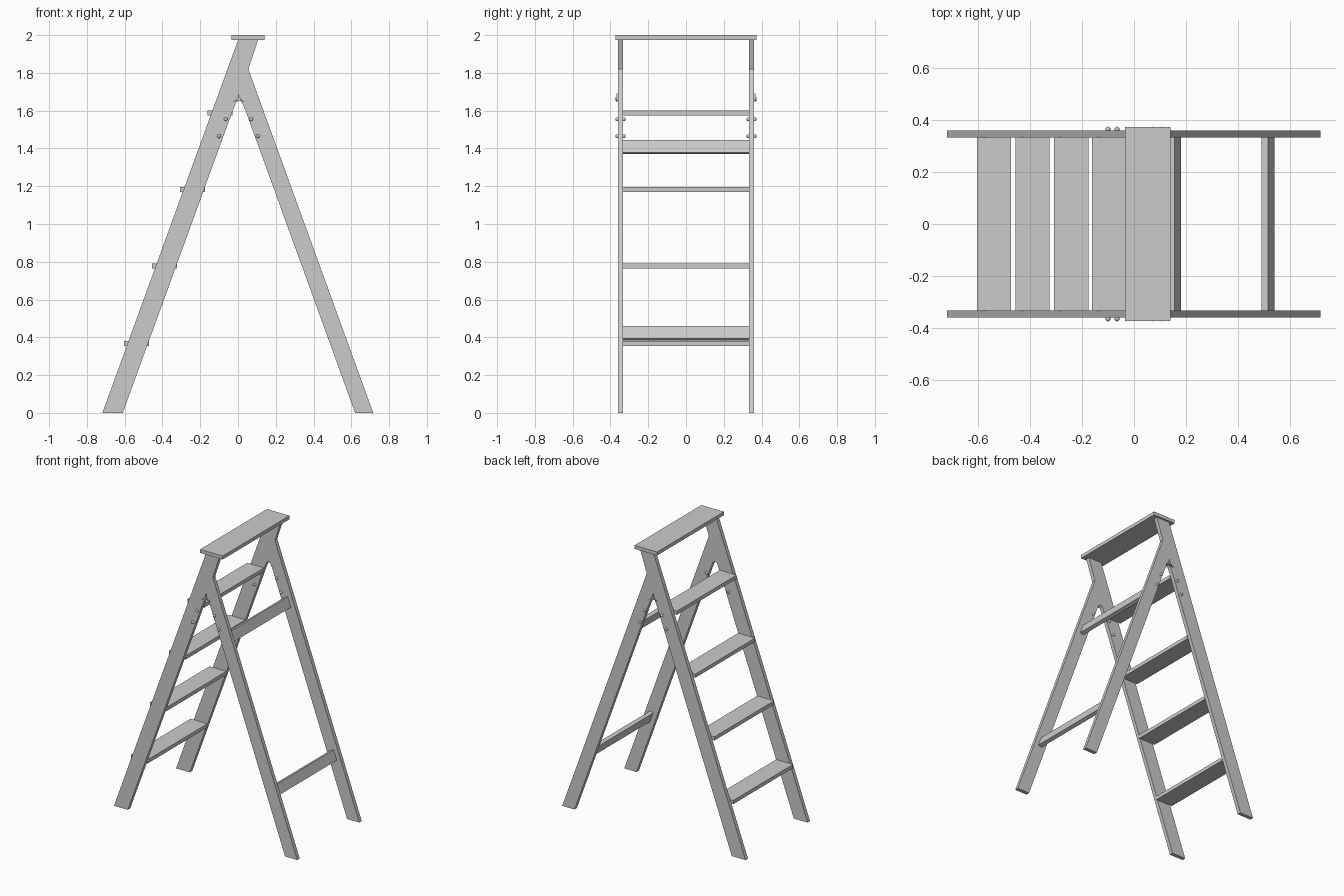
import bpy, bmesh, math

if "Cube" in bpy.data.objects:
    bpy.data.objects.remove(bpy.data.objects["Cube"])

GREY = bpy.data.materials.new("plain grey")
GREY.diffuse_color = (0.6, 0.6, 0.6, 1.0)
GREY.use_nodes = True
GREY.node_tree.nodes["Principled BSDF"].inputs["Base Color"].default_value = GREY.diffuse_color


def prism(name, profile, y0, y1):
    """Extrude an (x, z) profile from y0 to y1."""
    bm = bmesh.new()
    face = bm.faces.new([bm.verts.new((x, y0, z)) for x, z in profile])
    ext = bmesh.ops.extrude_face_region(bm, geom=[face])
    moved = [v for v in ext["geom"] if isinstance(v, bmesh.types.BMVert)]
    bmesh.ops.translate(bm, verts=moved, vec=(0, y1 - y0, 0))
    bmesh.ops.recalc_face_normals(bm, faces=bm.faces)
    mesh = bpy.data.meshes.new(name)
    bm.to_mesh(mesh)
    bm.free()
    mesh.materials.append(GREY)
    obj = bpy.data.objects.new(name, mesh)
    bpy.context.collection.objects.link(obj)
    return obj


def board(name, x0, x1, z0, z1, half):
    return prism(name, [(x0, z0), (x1, z0), (x1, z1), (x0, z1)], -half, half)


def smooth(obj):
    obj.data.materials.append(GREY)
    bpy.ops.object.shade_smooth_by_angle(angle=math.radians(40))


def bolt(name, x, z, side):
    """Thin shank through the leg with a domed head on both faces."""
    bpy.ops.mesh.primitive_cylinder_add(vertices=12, radius=0.006, depth=0.04,
                                        location=(x, side * 0.346, z),
                                        rotation=(math.pi / 2, 0, 0))
    bpy.context.object.name = name + "_shank"
    smooth(bpy.context.object)
    for y in (0.329, 0.364):
        bpy.ops.mesh.primitive_uv_sphere_add(segments=12, ring_count=8, radius=0.01,
                                             location=(x, side * y, z))
        bpy.context.object.name = name + "_head"
        smooth(bpy.context.object)


# A-shaped side frames: front leg, notch under the hinge, rear leg, flared head
FRAME = [(-0.718, 0), (-0.61, 0), (-0.028, 1.6), (-0.01, 1.642), (0.007, 1.655),
         (0.022, 1.642), (0.04, 1.6), (0.62, 0), (0.716, 0), (0.055, 1.82),
         (0.107, 1.976), (0.001, 1.976)]

for side, label in ((-1, "near"), (1, "far")):
    prism("side_frame_" + label, FRAME, side * 0.333, side * 0.36)
    # bolts on both legs
    for i, (x, z) in enumerate([(-0.1, 1.465), (-0.065, 1.555), (0.07, 1.555), (0.105, 1.465)]):
        bolt(f"bolt_{label}_{i}", x, z, side)
    # wing knob on the hinge pivot
    bpy.ops.mesh.primitive_cylinder_add(vertices=12, radius=0.01, depth=0.012,
                                        location=(0.003, side * 0.366, 1.662),
                                        rotation=(math.pi / 2, 0, 0))
    bpy.context.object.name = "pivot_" + label
    smooth(bpy.context.object)
    prism("pivot_wing_" + label,
          [(0.003, 1.692), (-0.003, 1.664), (-0.03, 1.645), (0.003, 1.655),
           (0.036, 1.645), (0.009, 1.664)], side * 0.36, side * 0.368)

# top platform
board("top_platform", -0.035, 0.141, 1.975, 2.0, 0.373)

# treads between the front legs
for i, (x, z) in enumerate([(-0.604, 0.355), (-0.456, 0.765), (-0.307, 1.169), (-0.162, 1.575)]):
    board(f"tread_{i + 1}", x, x + 0.132, z, z + 0.026, 0.334)

# tilted braces between the rear legs
for name, x, z in (("lower_brace", 0.515, 0.46), ("upper_brace", 0.156, 1.446)):
    prism(name, [(x, z), (x + 0.025, z - 0.067), (x, z - 0.076), (x - 0.025, z - 0.009)],
          -0.334, 0.334)
